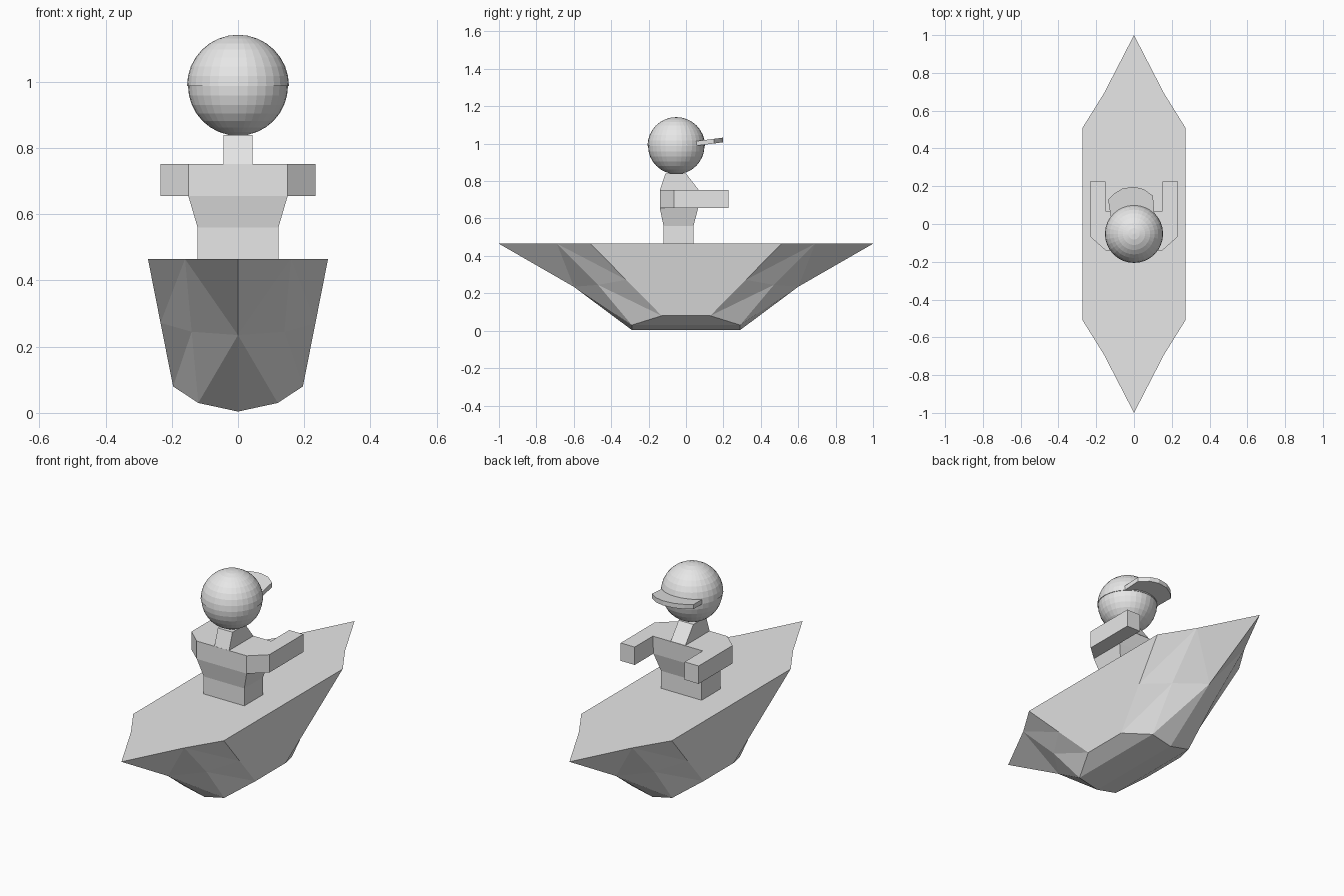
import bpy, bmesh
from mathutils import Vector

if "Cube" in bpy.data.objects:
    bpy.data.objects.remove(bpy.data.objects["Cube"], do_unlink=True)

grey = bpy.data.materials.new("plain grey")
grey.use_nodes = True
GREY = (0.8, 0.8, 0.8, 1)
grey.diffuse_color = GREY
grey.node_tree.nodes["Principled BSDF"].inputs["Base Color"].default_value = GREY


def finish(name, bm):
    bmesh.ops.recalc_face_normals(bm, faces=bm.faces)
    mesh = bpy.data.meshes.new(name)
    bm.to_mesh(mesh)
    bm.free()
    mesh.materials.append(grey)
    ob = bpy.data.objects.new(name, mesh)
    bpy.context.collection.objects.link(ob)
    return ob


def loft(name, rings):
    """Join matching rings of points and close both ends."""
    bm = bmesh.new()
    loops = [[bm.verts.new(p) for p in ring] for ring in rings]
    n = len(loops[0])
    for low, high in zip(loops, loops[1:]):
        for i in range(n):
            j = (i + 1) % n
            bm.faces.new((low[i], low[j], high[j], high[i]))
    bm.faces.new(loops[0])
    bm.faces.new(loops[-1])
    return finish(name, bm)


def box_ring(hx, y0, y1, z):
    return [(-hx, y0, z), (hx, y0, z), (hx, y1, z), (-hx, y1, z)]


# Boat hull: one faceted quarter, reflected into all four
quarter = {
    "tip": (0, 1, .465), "bow": (.16, .69, .465), "corner": (.272, .51, .465),
    "side": (.234, .32, .272), "chine": (.196, .13, .08), "cheek": (.14, .47, .245),
    "stem": (0, .6, .235), "foot": (.12, .29, .03), "keel": (0, .29, .004),
    "deck_mid": (0, 0, .465), "deck_side": (.272, 0, .465),
    "chine_mid": (.196, 0, .08), "foot_mid": (.12, 0, .03), "keel_mid": (0, 0, .004),
}
panels = [
    "tip bow stem", "bow cheek stem", "bow corner side", "bow side cheek",
    "side chine cheek", "chine foot cheek", "cheek foot stem", "foot keel stem",
    "deck_side corner side chine chine_mid", "chine_mid chine foot foot_mid",
    "foot_mid foot keel keel_mid", "deck_mid deck_side corner bow tip",
]
bm = bmesh.new()
for sx in (1, -1):
    for sy in (1, -1):
        for panel in panels:
            pts = [Vector(quarter[k]) * Vector((1, 1, 1)).length / 3 ** .5 for k in panel.split()]
            bm.faces.new([bm.verts.new((p.x * sx, p.y * sy, p.z)) for p in pts])
bmesh.ops.remove_doubles(bm, verts=bm.verts, dist=.0005)
finish("boat_hull", bm)

# Paddler's torso and neck
loft("torso", [box_ring(.122, -.12, .04, .46), box_ring(.122, -.12, .04, .56),
               box_ring(.15, -.14, .065, .655), box_ring(.15, -.14, .07, .752)])
loft("neck", [box_ring(.044, -.14, .07, .75), box_ring(.044, -.11, 0, .84)])

# Arms reaching forward from chamfered shoulders
outline = [(.15, -.14), (.234, -.065), (.234, .226), (.15, .226), (.15, .07)]
for side, name in ((1, "left_arm"), (-1, "right_arm")):
    loft(name, [[(side * x, y, z) for x, y in outline] for z in (.655, .752)])


# Head and the domed cap over its upper half
def ball(name, radius, half=False):
    bm = bmesh.new()
    bmesh.ops.create_uvsphere(bm, u_segments=32, v_segments=16, radius=radius)
    if half:
        bmesh.ops.bisect_plane(bm, geom=bm.verts[:] + bm.edges[:] + bm.faces[:],
                               plane_co=(0, 0, 0), plane_no=(0, 0, -1),
                               clear_outer=True, dist=.0001)
        bmesh.ops.holes_fill(bm, edges=[e for e in bm.edges if e.is_boundary])
    finish(name, bm).location = (0, -.052, .988)


ball("head", .151)
ball("cap_dome", .154, half=True)

# Cap brim, tilted up toward its front edge
brim = [(-.115, -.01), (-.137, .13), (-.105, .162), (-.06, .188), (0, .197),
        (.05, .185), (.1, .15), (.112, .0)]
loft("cap_brim", [[(x, y, z + .13 * (y - .05)) for x, y in brim] for z in (.988, 1.013)])
